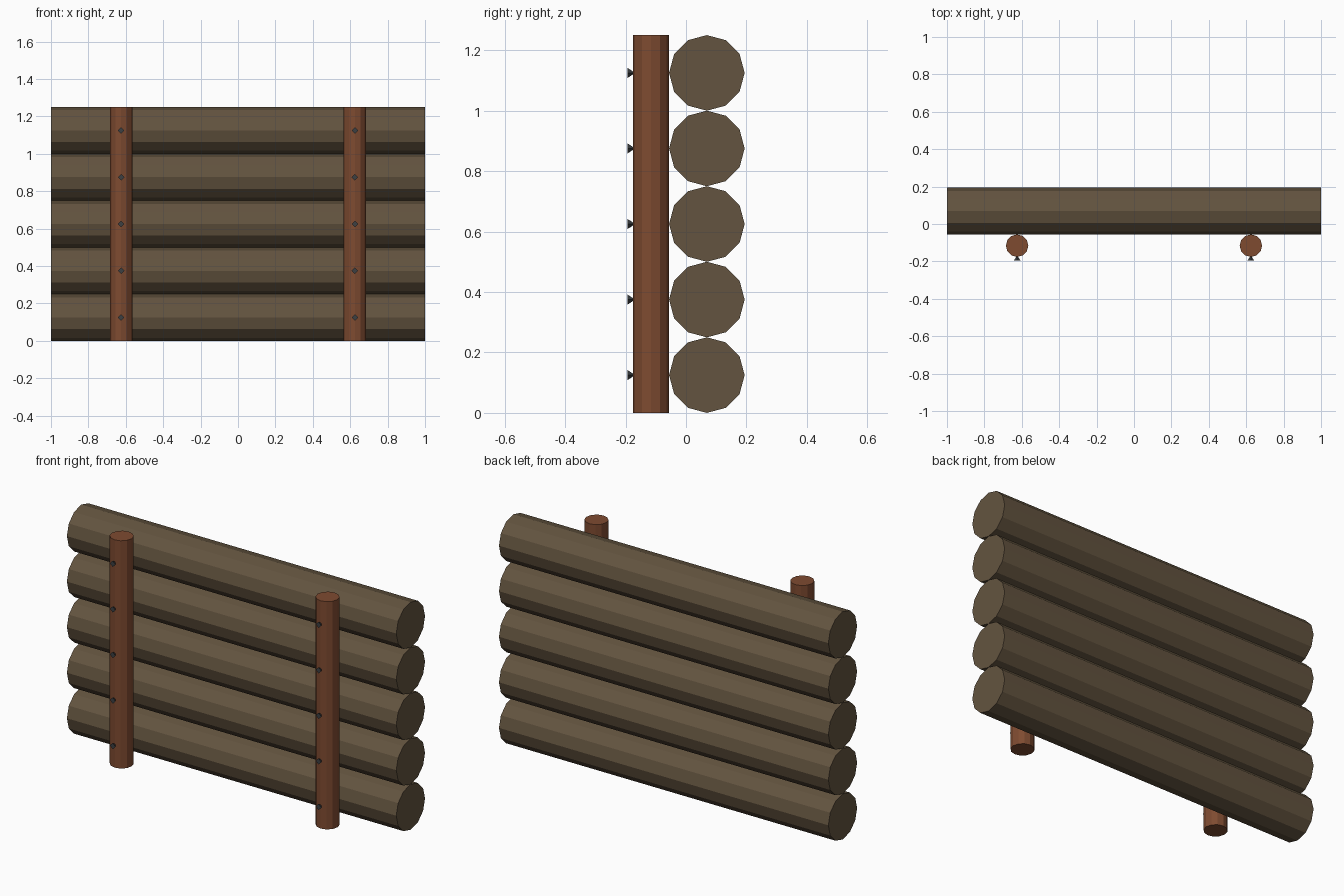
import bpy
from math import pi

if "Cube" in bpy.data.objects:
    bpy.data.objects.remove(bpy.data.objects["Cube"])


def material(name, rgb):
    m = bpy.data.materials.new(name)
    m.diffuse_color = (*rgb, 1)
    m.use_nodes = True
    m.node_tree.nodes["Principled BSDF"].inputs["Base Color"].default_value = m.diffuse_color
    return m


BARK = material("bark", (0.125, 0.088, 0.05))
POST = material("post_wood", (0.21, 0.07, 0.03))
IRON = material("dark_iron", (0.045, 0.05, 0.055))

LOG_R, POST_R, HEIGHT = 0.125, 0.06, 1.25
LOG_Y = 0.069
POST_Y = LOG_Y - LOG_R - POST_R


def rod(name, sides, r, length, loc, rot, mat):
    bpy.ops.mesh.primitive_cylinder_add(vertices=sides, radius=r, depth=length,
                                        location=loc, rotation=rot)
    ob = bpy.context.object
    ob.name = name
    ob.data.materials.append(mat)


# stacked horizontal logs
for i in range(5):
    rod(f"log_{i + 1}", 12, LOG_R, 2.0, (0, LOG_Y, LOG_R * (2 * i + 1)),
        (0, pi / 2, 0), BARK)

# two upright posts, each with a nail at every log
for side, x in (("left", -0.625), ("right", 0.625)):
    rod(f"{side}_post", 12, POST_R, HEIGHT, (x, POST_Y, HEIGHT / 2), (0, 0, 0), POST)
    for i in range(5):
        # cone nail: wide head outward, tip sunk into the post
        bpy.ops.mesh.primitive_cone_add(
            vertices=4, radius1=0.017, radius2=0, depth=0.026,
            location=(x, -0.181, LOG_R * (2 * i + 1)), rotation=(-pi / 2, 0, 0))
        nail = bpy.context.object
        nail.name = f"{side}_nail_{i + 1}"
        nail.data.materials.append(IRON)
